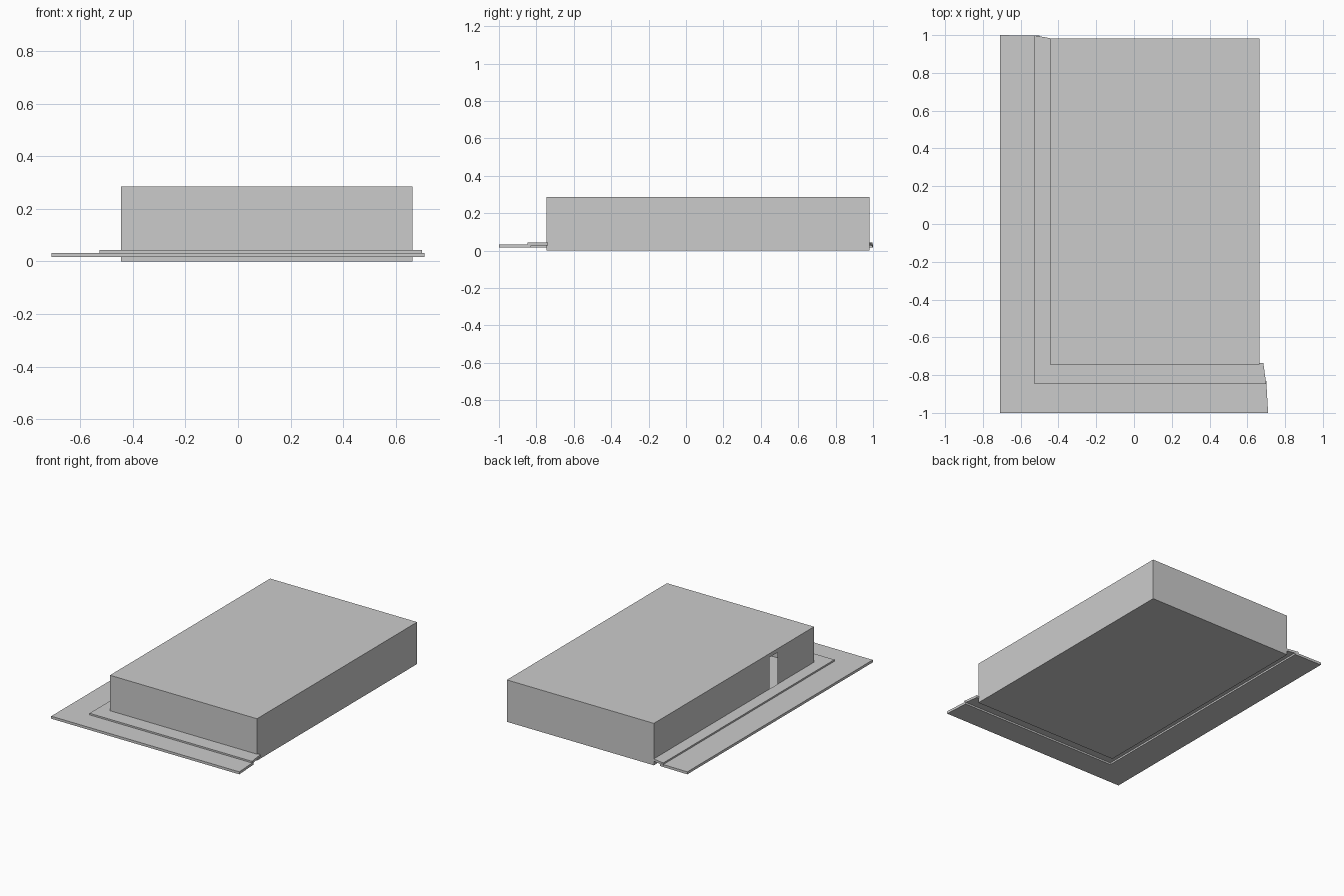
import bpy, bmesh

if "Cube" in bpy.data.objects:
    bpy.data.objects.remove(bpy.data.objects["Cube"])

grey = bpy.data.materials.new("plain_grey")
grey.diffuse_color = (0.6, 0.6, 0.6, 1)
grey.use_nodes = True
grey.node_tree.nodes["Principled BSDF"].inputs["Base Color"].default_value = grey.diffuse_color


def finish(name, bm):
    bmesh.ops.recalc_face_normals(bm, faces=bm.faces)
    mesh = bpy.data.meshes.new(name)
    bm.to_mesh(mesh)
    bm.free()
    mesh.materials.append(grey)
    obj = bpy.data.objects.new(name, mesh)
    bpy.context.collection.objects.link(obj)
    return obj


def slab(name, outline, z0, z1):
    """Extrude a flat outline between two heights."""
    bm = bmesh.new()
    face = bm.faces.new([bm.verts.new((x, y, z0)) for x, y in outline])
    ext = bmesh.ops.extrude_face_region(bm, geom=[face], use_keep_orig=True)
    verts = [g for g in ext["geom"] if isinstance(g, bmesh.types.BMVert)]
    bmesh.ops.translate(bm, verts=verts, vec=(0, 0, z1 - z0))
    return finish(name, bm)


# Building shell: thin hollow box with a doorway in the left wall
X0, X1, Y0, Y1, H = -0.445, 0.665, -0.745, 0.982, 0.286
DOOR_Y0, DOOR_Y1, DOOR_Z0, DOOR_Z1 = -0.35, -0.265, 0.044, 0.26
bm = bmesh.new()
quads = [
    [(X0, Y0, 0), (X1, Y0, 0), (X1, Y1, 0), (X0, Y1, 0)],
    [(X0, Y0, H), (X1, Y0, H), (X1, Y1, H), (X0, Y1, H)],
    [(X0, Y0, 0), (X1, Y0, 0), (X1, Y0, H), (X0, Y0, H)],
    [(X0, Y1, 0), (X1, Y1, 0), (X1, Y1, H), (X0, Y1, H)],
    [(X1, Y0, 0), (X1, Y1, 0), (X1, Y1, H), (X1, Y0, H)],
]
# Left wall panels around the doorway
for a, b, c, d in [(Y0, DOOR_Y0, 0, H), (DOOR_Y1, Y1, 0, H),
                   (DOOR_Y0, DOOR_Y1, 0, DOOR_Z0), (DOOR_Y0, DOOR_Y1, DOOR_Z1, H)]:
    quads.append([(X0, a, c), (X0, b, c), (X0, b, d), (X0, a, d)])
for q in quads:
    bm.faces.new([bm.verts.new(p) for p in q])
bmesh.ops.remove_doubles(bm, verts=bm.verts, dist=1e-5)
finish("building_shell", bm)

# Lower L-shaped step, with slanted ends
slab("lower_step", [(-0.71, 1.0), (-0.71, -1.0), (0.71, -1.0), (0.70, -0.83),
                    (-0.50, -0.83), (-0.50, 0.997)], 0.016, 0.033)

# Upper L-shaped step, against the walls
slab("upper_step", [(-0.527, 0.998), (-0.527, -0.848), (0.70, -0.848), (0.685, -0.737),
                    (X0, -0.745), (X0, 0.984)], 0.028, 0.044)
